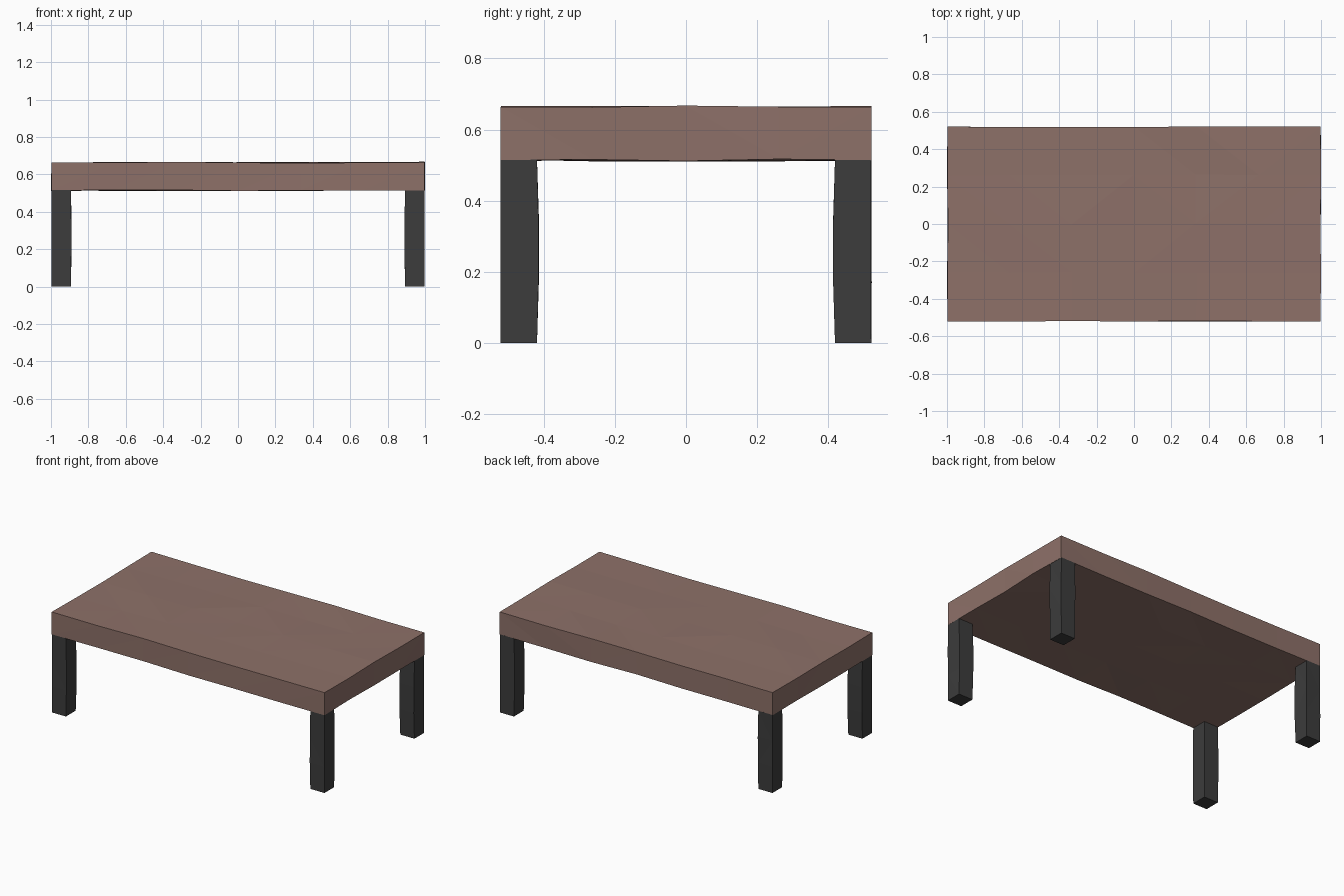
import bpy, bmesh, random
from mathutils import Vector

if "Cube" in bpy.data.objects:
    bpy.data.objects.remove(bpy.data.objects["Cube"])

random.seed(4)


def material(name, rgb):
    m = bpy.data.materials.new(name)
    m.diffuse_color = (*rgb, 1.0)
    m.use_nodes = True
    m.node_tree.nodes["Principled BSDF"].inputs["Base Color"].default_value = m.diffuse_color
    return m


def rough_box(name, lo, hi, cuts, wobble, mat, bulge=None):
    """Box cut into facets along each axis, with slightly hand-hewn surfaces."""
    lo, hi = Vector(lo), Vector(hi)
    bm = bmesh.new()
    bmesh.ops.create_cube(bm, size=1)
    for v in bm.verts:
        v.co = Vector([(lo[i] + hi[i]) / 2 + v.co[i] * (hi[i] - lo[i]) for i in range(3)])
    for axis, n in enumerate(cuts):
        for k in range(1, n):
            p, normal = lo.copy(), Vector((0, 0, 0))
            p[axis] += (hi[axis] - lo[axis]) * k / n
            normal[axis] = 1
            bmesh.ops.bisect_plane(bm, geom=bm.verts[:] + bm.edges[:] + bm.faces[:],
                                   plane_co=p, plane_no=normal)
    for v in bm.verts:
        ends = [min(abs(v.co[i] - lo[i]), abs(v.co[i] - hi[i])) < 1e-4 for i in range(3)]
        if all(ends):
            continue  # keep the eight corners crisp
        if bulge:
            for i in range(2):
                inner = lo[i] if hi[i] > 0 else hi[i]
                if abs(v.co[i] - inner) < 1e-4:
                    v.co[i] += bulge if inner < 0 else -bulge
        for i in range(3):
            v.co[i] += random.uniform(-wobble, wobble)
    bmesh.ops.triangulate(bm, faces=bm.faces[:])
    bmesh.ops.recalc_face_normals(bm, faces=bm.faces[:])
    me = bpy.data.meshes.new(name)
    bm.to_mesh(me)
    bm.free()
    me.materials.append(mat)
    ob = bpy.data.objects.new(name, me)
    bpy.context.collection.objects.link(ob)


wood = material("brown_wood", (0.27, 0.165, 0.14))
dark = material("dark_metal", (0.045, 0.045, 0.045))

# Thick slab top
rough_box("table_top", (-0.998, -0.521, 0.514), (0.998, 0.521, 0.664),
          (6, 4, 1), 0.0035, wood)

# Square corner legs, slightly swollen on the inner sides
for sx, side in ((-1, "left"), (1, "right")):
    for sy, end in ((-1, "front"), (1, "back")):
        xs = sorted((sx * 0.894, sx * 0.997))
        ys = sorted((sy * 0.419, sy * 0.521))
        rough_box(f"{end}_{side}_leg", (xs[0], ys[0], 0.0), (xs[1], ys[1], 0.516),
                  (1, 1, 3), 0.0015, dark, bulge=0.004)
